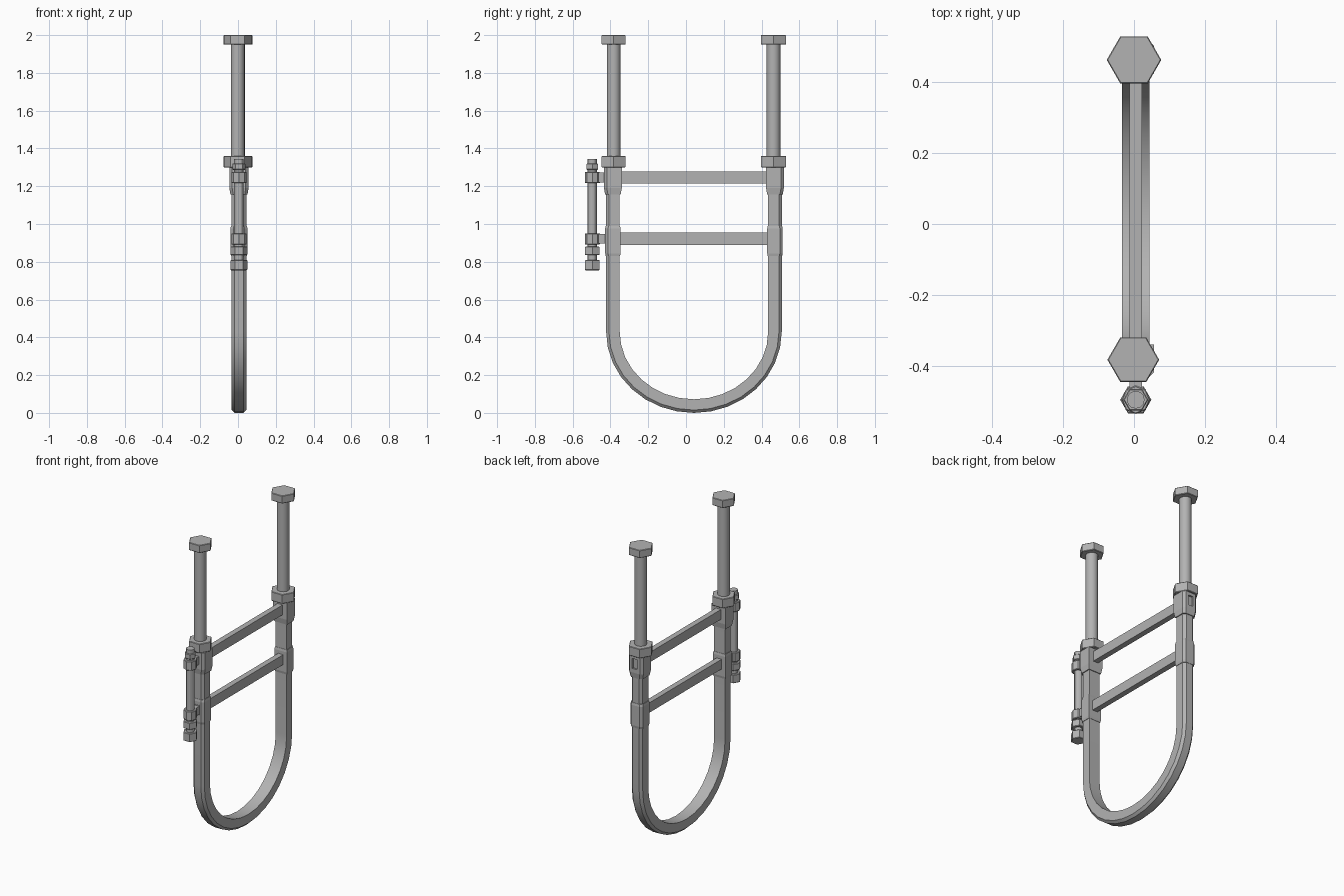
import bpy, bmesh
from math import sin, cos, pi, hypot

if "Cube" in bpy.data.objects:
    bpy.data.objects.remove(bpy.data.objects["Cube"])

CX = 0.005                  # frame centre line in x
LEFT, RIGHT = -0.387, 0.471  # leg centres in y
MID, HALF = (LEFT + RIGHT) / 2, (RIGHT - LEFT) / 2

# Dark grey metal
metal = bpy.data.materials.new("dark_metal")
metal.diffuse_color = (0.45, 0.45, 0.45, 1)
metal.use_nodes = True
metal.node_tree.nodes["Principled BSDF"].inputs["Base Color"].default_value = metal.diffuse_color


def loft(name, rings, smooth=False):
    """Skin a list of equal-length point rings and cap both ends."""
    bm = bmesh.new()
    loops = [[bm.verts.new(p) for p in ring] for ring in rings]
    for a, b in zip(loops, loops[1:]):
        n = len(a)
        for i in range(n):
            bm.faces.new((a[i], a[(i + 1) % n], b[(i + 1) % n], b[i]))
    bm.faces.new(loops[0])
    bm.faces.new(loops[-1])
    bmesh.ops.recalc_face_normals(bm, faces=bm.faces)
    me = bpy.data.meshes.new(name)
    bm.to_mesh(me)
    bm.free()
    me.materials.append(metal)
    ob = bpy.data.objects.new(name, me)
    bpy.context.collection.objects.link(ob)
    if smooth:
        bpy.ops.object.select_all(action='DESELECT')
        ob.select_set(True)
        bpy.context.view_layer.objects.active = ob
        bpy.ops.object.shade_smooth_by_angle(angle=pi / 6)
    return ob


def turned(name, x, y, profile, sides, smooth=False):
    """Vertical prism or lathe from (radius, z) pairs."""
    return loft(name, [[(x + r * cos(2 * pi * i / sides), y + r * sin(2 * pi * i / sides), z)
                        for i in range(sides)] for r, z in profile], smooth)


def nut(name, x, y, r, z0, z1, sides=6):
    c = 0.003
    turned(name, x, y, [(r - c, z0), (r, z0 + c), (r, z1 - c), (r - c, z1)], sides)


def box(name, x, y, z):
    return loft(name, [[(x[0], v, z[0]), (x[1], v, z[0]), (x[1], v, z[1]), (x[0], v, z[1])]
                       for v in y])


# Section with chamfered outer corners: (x, outward offset)
def section(hx, ho, chamfer=0.015):
    return [(-hx, -ho), (hx, -ho), (hx, ho - chamfer), (hx - chamfer, ho),
            (-hx + chamfer, ho), (-hx, ho - chamfer)]


# U-shaped frame
SEG, ARC_Z, DROP = 16, 0.43, 0.394
path = [(LEFT, 1.3, -1, 0)]
for i in range(SEG + 1):
    t = pi * i / SEG
    ny, nz = -cos(t) / HALF, -sin(t) / DROP
    length = hypot(ny, nz)
    path.append((MID - HALF * cos(t), ARC_Z - DROP * sin(t), ny / length, nz / length))
path.append((RIGHT, 1.3, 1, 0))
loft("u_frame", [[(CX + x, y + ny * o, z + nz * o) for x, o in section(0.039, 0.036)]
                 for y, z, ny, nz in path], True)


# Collars where the cross bars meet the legs, with short tapers at free ends
def collar(name, y, side, stations):
    return loft(name, [[(CX + sx, y + side * o, z) for sx, o in section(0.039 + g, 0.035 + g)]
                       for z, g in stations])


upper = [(1.155, 0.006), (1.19, 0.012), (1.3, 0.012)]
lower = [(0.83, 0.003), (0.845, 0.006), (0.975, 0.006), (0.99, 0.003)]
for label, y, side in (("left", LEFT, -1), ("right", RIGHT, 1)):
    collar("lower_collar_" + label, y, side, lower)
    top = collar("upper_collar_" + label, y, side, upper)
    # Slot in the outer face of the right collar
    if side > 0:
        cutter = box("slot_cutter", (CX - 0.018, CX + 0.018), (0.5, 0.56), (1.215, 1.28))
        cutter.hide_render = True
        cutter.hide_set(True)
        cutter.display_type = 'WIRE'
        mod = top.modifiers.new("slot", 'BOOLEAN')
        mod.object = cutter
        mod.solver = 'EXACT'

# Cross bars and the eyes that hold the side bolt
BOLT_Y = -0.496
for label, z in (("upper", 1.247), ("lower", 0.922)):
    box("cross_bar_" + label, (CX - 0.018, CX + 0.018), (-0.43, 0.45), (z - 0.032, z + 0.032))
    box("eye_link_" + label, (CX - 0.018, CX + 0.018), (-0.48, -0.42), (z - 0.026, z + 0.026))
    nut("bolt_eye_" + label, CX, BOLT_Y, 0.04, z - 0.031, z + 0.029, 8)

# Long bolts rising from each leg, with hexagonal lock nuts and heads
for label, x, y, r in (("left", -0.002, -0.383, 0.073), ("right", 0, 0.463, 0.077)):
    turned("long_bolt_" + label, x, y, [(0.036, 1.28), (0.036, 1.97)], 20, True)
    nut("lock_nut_" + label, x, y, r, 1.3, 1.36)
    nut("bolt_head_" + label, x, y, r, 1.95, 2.0)

# Side bolt with its nuts and head
turned("side_bolt", CX, BOLT_Y, [(0.025, 0.78), (0.025, 1.345)], 12, True)
nut("side_bolt_top_nut", CX, BOLT_Y, 0.035, 1.287, 1.32)
nut("side_bolt_lower_nut", CX, BOLT_Y, 0.044, 0.835, 0.88)
nut("side_bolt_head", CX, BOLT_Y, 0.044, 0.755, 0.81)
